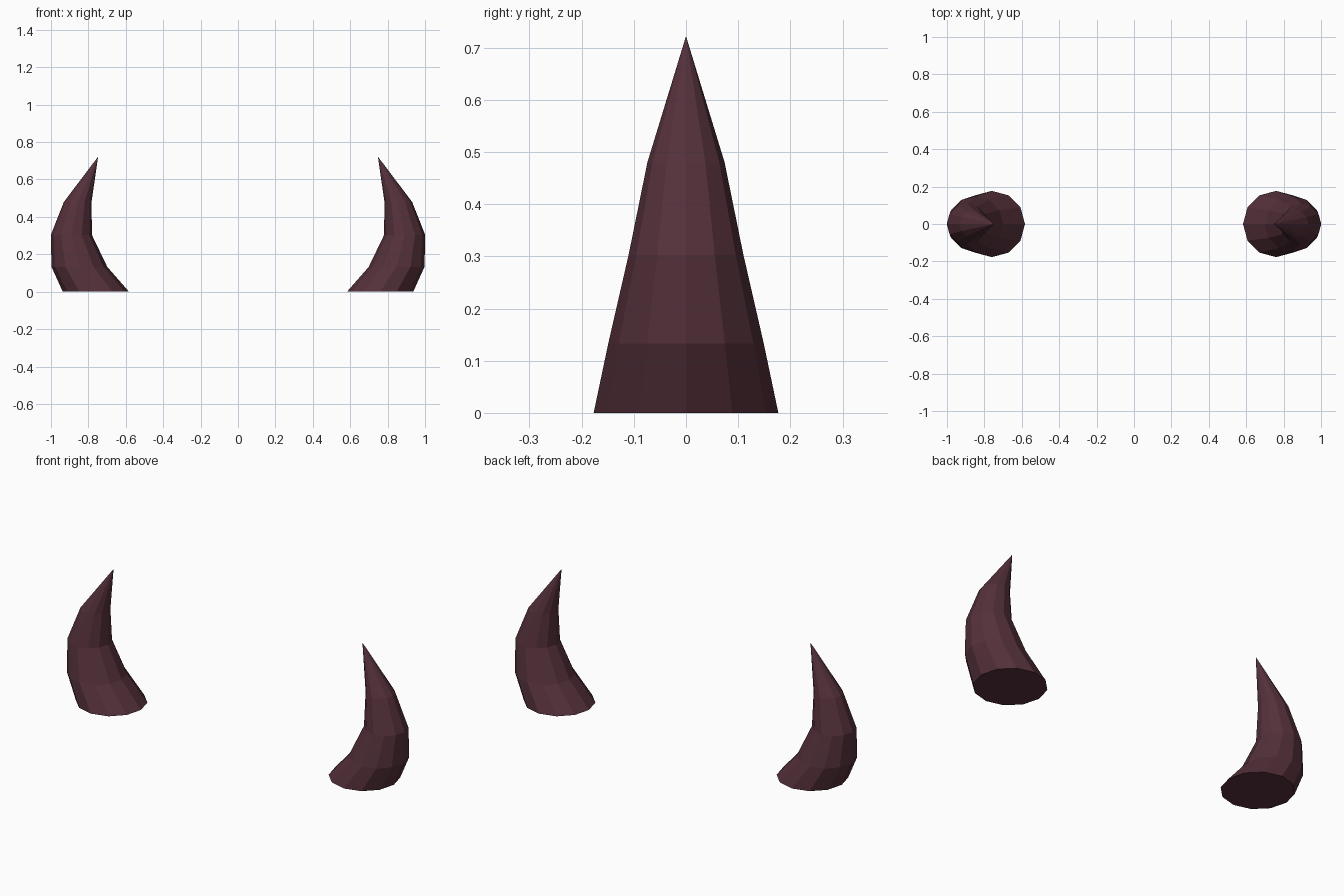
import bpy, bmesh
from math import cos, sin, pi

if "Cube" in bpy.data.objects:
    bpy.data.objects.remove(bpy.data.objects["Cube"])

SIDES = 12
# centre x, height, radius of each horizontal ring
RINGS = [(0.76, 0.0, 0.177), (0.848, 0.133, 0.149),
         (0.891, 0.303, 0.11), (0.857, 0.48, 0.074)]
TIP = (0.748, 0.0, 0.722)

mat = bpy.data.materials.new("dark_horn")
mat.diffuse_color = (0.09, 0.03, 0.042, 1)
mat.use_nodes = True
mat.node_tree.nodes["Principled BSDF"].inputs["Base Color"].default_value = mat.diffuse_color


def horn(name, side):
    bm = bmesh.new()
    # stacked rings following the curve
    loops = [[bm.verts.new((side * (cx + r * cos(2 * pi * i / SIDES)),
                            r * sin(2 * pi * i / SIDES), z))
              for i in range(SIDES)] for cx, z, r in RINGS]
    tip = bm.verts.new((side * TIP[0], TIP[1], TIP[2]))
    # base cap, walls and pointed end
    bm.faces.new(loops[0])
    for i in range(SIDES):
        j = (i + 1) % SIDES
        for a, b in zip(loops, loops[1:]):
            bm.faces.new((a[i], a[j], b[j], b[i]))
        bm.faces.new((loops[-1][i], loops[-1][j], tip))
    bmesh.ops.recalc_face_normals(bm, faces=bm.faces)
    mesh = bpy.data.meshes.new(name)
    bm.to_mesh(mesh)
    bm.free()
    mesh.materials.append(mat)
    bpy.context.collection.objects.link(bpy.data.objects.new(name, mesh))


horn("right_horn", 1)
horn("left_horn", -1)
